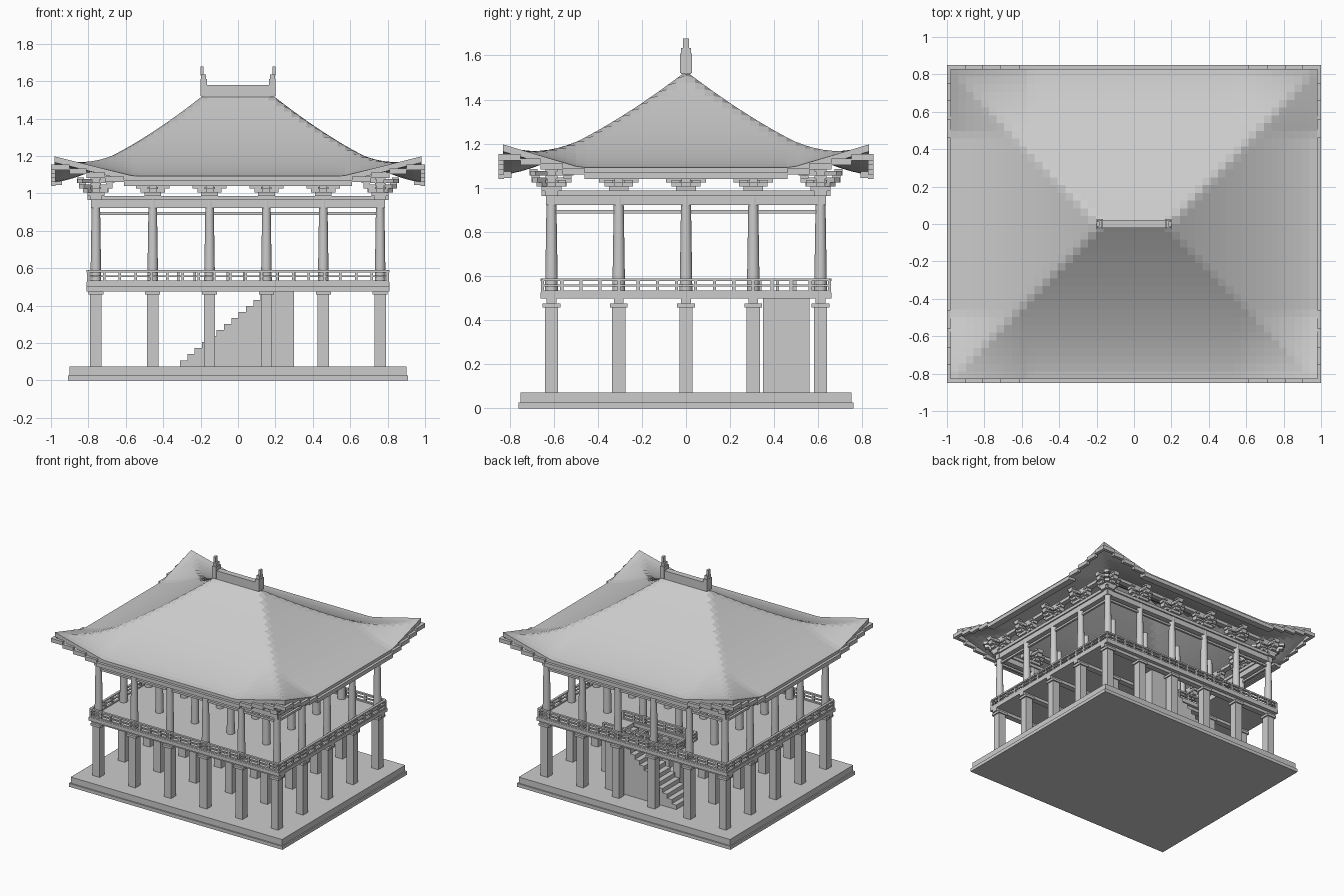
import bpy, bmesh, math
from mathutils import Matrix, Vector

cube = bpy.data.objects.get("Cube")
if cube:
    bpy.data.objects.remove(cube, do_unlink=True)

mat = bpy.data.materials.new("light_grey")
mat.use_nodes = True
GREY = (0.6, 0.6, 0.6, 1)
mat.diffuse_color = GREY
mat.node_tree.nodes["Principled BSDF"].inputs["Base Color"].default_value = GREY

COLS_X = [-0.76 + 0.304 * i for i in range(6)]
COLS_Y = [-0.61 + 0.305 * i for i in range(5)]
GRID = [(x, y) for x in COLS_X for y in COLS_Y]
EDGE_X, EDGE_Y = COLS_X[-1], COLS_Y[-1]
PERIMETER = [(x, y) for x, y in GRID if abs(x) > EDGE_X - 0.01 or abs(y) > EDGE_Y - 0.01]


def finish(bm, name):
    mesh = bpy.data.meshes.new(name)
    bm.to_mesh(mesh)
    bm.free()
    mesh.materials.append(mat)
    ob = bpy.data.objects.new(name, mesh)
    bpy.context.collection.objects.link(ob)
    return ob


def box(bm, x0, x1, y0, y1, z0, z1, turn=0):
    mid = Vector(((x0 + x1) / 2, (y0 + y1) / 2, (z0 + z1) / 2))
    m = (Matrix.Translation(mid) @ Matrix.Rotation(turn, 4, 'Z')
         @ Matrix.Diagonal((x1 - x0, y1 - y0, z1 - z0, 1)))
    bmesh.ops.create_cube(bm, size=1, matrix=m)


def post(bm, x, y, hx, hy, z0, z1, turn=0):
    box(bm, x - hx, x + hx, y - hy, y + hy, z0, z1, turn)


def ring(bm, rx, ry, half, z0, z1, over=0.0):
    """Four beams around a rectangle, with ends running past the corners."""
    for s in (-1, 1):
        post(bm, 0, s * ry, rx + over, half, z0, z1)
        post(bm, s * rx, 0, half, ry + over, z0, z1)


# Stone base
bm = bmesh.new()
post(bm, 0, 0, 0.91, 0.76, 0, 0.026)
post(bm, 0, 0, 0.9, 0.75, 0.026, 0.073)
finish(bm, "stone_base")

# Square lower columns with caps, and the joists over them
bm = bmesh.new()
for x, y in GRID:
    post(bm, x, y, 0.03, 0.03, 0.07, 0.46)
    post(bm, x, y, 0.04, 0.04, 0.458, 0.476)
finish(bm, "lower_columns")

bm = bmesh.new()
for y in COLS_Y:
    post(bm, 0, y, 0.81, 0.022, 0.475, 0.5)
finish(bm, "floor_joists")

# Floor with a stairwell opening
WELL = (-0.31, 0.2, 0.35, 0.56)
bm = bmesh.new()
box(bm, -0.81, 0.81, -0.66, WELL[2], 0.498, 0.525)
box(bm, -0.81, 0.81, WELL[3], 0.66, 0.498, 0.525)
box(bm, -0.81, WELL[0], WELL[2], WELL[3], 0.498, 0.525)
box(bm, WELL[1], 0.81, WELL[2], WELL[3], 0.498, 0.525)
finish(bm, "upper_floor")

# Solid staircase
bm = bmesh.new()
STEPS = 13
run, rise = 0.51 / STEPS, 0.42 / STEPS
for i in range(STEPS):
    x = WELL[0] + i * run
    box(bm, x, x + run, WELL[2], WELL[3], 0.07, 0.075 + (i + 1) * rise)
box(bm, WELL[1], 0.3, WELL[2], WELL[3], 0.07, 0.499)
finish(bm, "staircase")


# Railings: three rails with small balusters
def railing(bm, a, b):
    a, b = Vector(a), Vector(b)
    c, d = (a + b) / 2, (b - a) / 2
    for z0, z1, w in ((0.525, 0.535, 0.008), (0.552, 0.561, 0.006), (0.578, 0.59, 0.009)):
        post(bm, c.x, c.y, max(abs(d.x), w), max(abs(d.y), w), z0, z1)
    n = max(2, round((b - a).length / 0.085))
    for i in range(n + 1):
        p = a.lerp(b, i / n)
        post(bm, p.x, p.y, 0.007, 0.007, 0.52, 0.585)


bm = bmesh.new()
for s in (-1, 1):
    railing(bm, (-0.8, s * 0.65), (0.8, s * 0.65))
    railing(bm, (s * 0.8, -0.65), (s * 0.8, 0.65))
finish(bm, "balcony_railing")

bm = bmesh.new()
for y in (WELL[2] - 0.015, WELL[3] + 0.015):
    railing(bm, (WELL[0] - 0.01, y), (0.3, y))
railing(bm, (WELL[0] - 0.01, WELL[2] - 0.015), (WELL[0] - 0.01, WELL[3] + 0.015))
finish(bm, "stairwell_railing")

# Round tapered upper columns
bm = bmesh.new()
for x, y in GRID:
    bmesh.ops.create_cone(bm, cap_ends=True, segments=20, radius1=0.029, radius2=0.022,
                          depth=0.44, matrix=Matrix.Translation((x, y, 0.745)))
columns = finish(bm, "upper_columns")
bpy.ops.object.select_all(action='DESELECT')
columns.select_set(True)
bpy.context.view_layer.objects.active = columns
bpy.ops.object.shade_smooth_by_angle(angle=math.radians(40))

# Tie beams and wall plate
bm = bmesh.new()
ring(bm, EDGE_X, EDGE_Y, 0.008, 0.884, 0.9)
ring(bm, EDGE_X, EDGE_Y, 0.02, 0.922, 0.965, 0.025)
ring(bm, EDGE_X, EDGE_Y, 0.03, 0.963, 0.987, 0.045)
finish(bm, "top_beams")

# Stacked bracket sets over the outer columns
bm = bmesh.new()
for x, y in PERIMETER:
    post(bm, x, y, 0.045, 0.045, 0.985, 1.008)
    corner = abs(abs(x) - EDGE_X) < 0.01 and abs(abs(y) - EDGE_Y) < 0.01
    for arm, z in ((0.065, 1.005), (0.09, 1.025), (0.1, 1.055)):
        post(bm, x, y, arm, 0.02, z, z + 0.022)
        post(bm, x, y, 0.02, arm, z, z + 0.022)
        for s in (-1, 1):
            post(bm, x + s * (arm - 0.018), y, 0.018, 0.028, z + 0.018, z + 0.03)
            post(bm, x, y + s * (arm - 0.018), 0.028, 0.018, z + 0.018, z + 0.03)
        if corner:
            post(bm, x, y, arm * 1.2, 0.018, z, z + 0.022, math.copysign(math.pi / 4, x * y))
finish(bm, "roof_brackets")

# Eave purlins resting on the brackets
bm = bmesh.new()
ring(bm, EDGE_X, EDGE_Y, 0.02, 1.075, 1.1, 0.02)
finish(bm, "purlins")

# Swept hip roof with upturned corners
RX, RY, RIDGE = 0.98, 0.83, 0.18


def roof_z(x, y):
    ax, ay = abs(x), abs(y)
    t = min(1, max((ax - RIDGE) / (RX - RIDGE), ay / RY, 0))
    lift = max(0, (ax - 0.56) / (RX - 0.56)) * max(0, (ay - 0.48) / (RY - 0.48))
    return 1.092 + 0.436 * (1 - t) ** 1.45 + 0.105 * lift


bm = bmesh.new()
bmesh.ops.create_grid(bm, x_segments=48, y_segments=40, size=1)
for v in bm.verts:
    v.co = Vector((v.co.x * RX, v.co.y * RY, 0))
    v.co.z = roof_z(v.co.x, v.co.y)
# Thickness: copy the sheet downward and close the rim
top_rim = [e for e in bm.edges if e.is_boundary]
low = bmesh.ops.duplicate(bm, geom=bm.verts[:] + bm.edges[:] + bm.faces[:])["geom"]
for v in (g for g in low if isinstance(g, bmesh.types.BMVert)):
    v.co.z -= 0.032
bmesh.ops.reverse_faces(bm, faces=[g for g in low if isinstance(g, bmesh.types.BMFace)])
low_rim = [g for g in low if isinstance(g, bmesh.types.BMEdge) and g.is_boundary]
bmesh.ops.bridge_loops(bm, edges=top_rim + low_rim)
bmesh.ops.recalc_face_normals(bm, faces=bm.faces)
finish(bm, "roof")

# Eave boards in steps that climb toward the corners
bm = bmesh.new()
for s in (-1, 1):
    for reach, is_x in ((RX, True), (RY, False)):
        cuts = [reach - 0.37, reach - 0.27, reach - 0.17, reach - 0.08, reach + 0.02]
        spans = [(-cuts[0], cuts[0], 0)]
        for i in range(4):
            spans += [(cuts[i], cuts[i + 1], i + 1), (-cuts[i + 1], -cuts[i], i + 1)]
        for a, b, step in spans:
            z = 1.04 + 0.021 * step
            edge = sorted((s * ((RY if is_x else RX) - 0.005), s * ((RY if is_x else RX) + 0.02)))
            if is_x:
                box(bm, a, b, *edge, z, z + 0.03)
            else:
                box(bm, *edge, a, b, z, z + 0.03)
# Thin fill between boards and roof edge
ring(bm, RX - 0.02, RY - 0.02, 0.018, 1.045, 1.075, -0.35)
finish(bm, "eave_boards")

# Ridge beam and stepped end ornaments
bm = bmesh.new()
post(bm, 0, 0, 0.195, 0.022, 1.515, 1.58)
for s in (-1, 1):
    post(bm, s * 0.183, 0, 0.017, 0.028, 1.52, 1.61)
    post(bm, s * 0.185, 0, 0.013, 0.022, 1.6, 1.635)
    post(bm, s * 0.192, 0, 0.008, 0.013, 1.63, 1.677)
finish(bm, "ridge")
